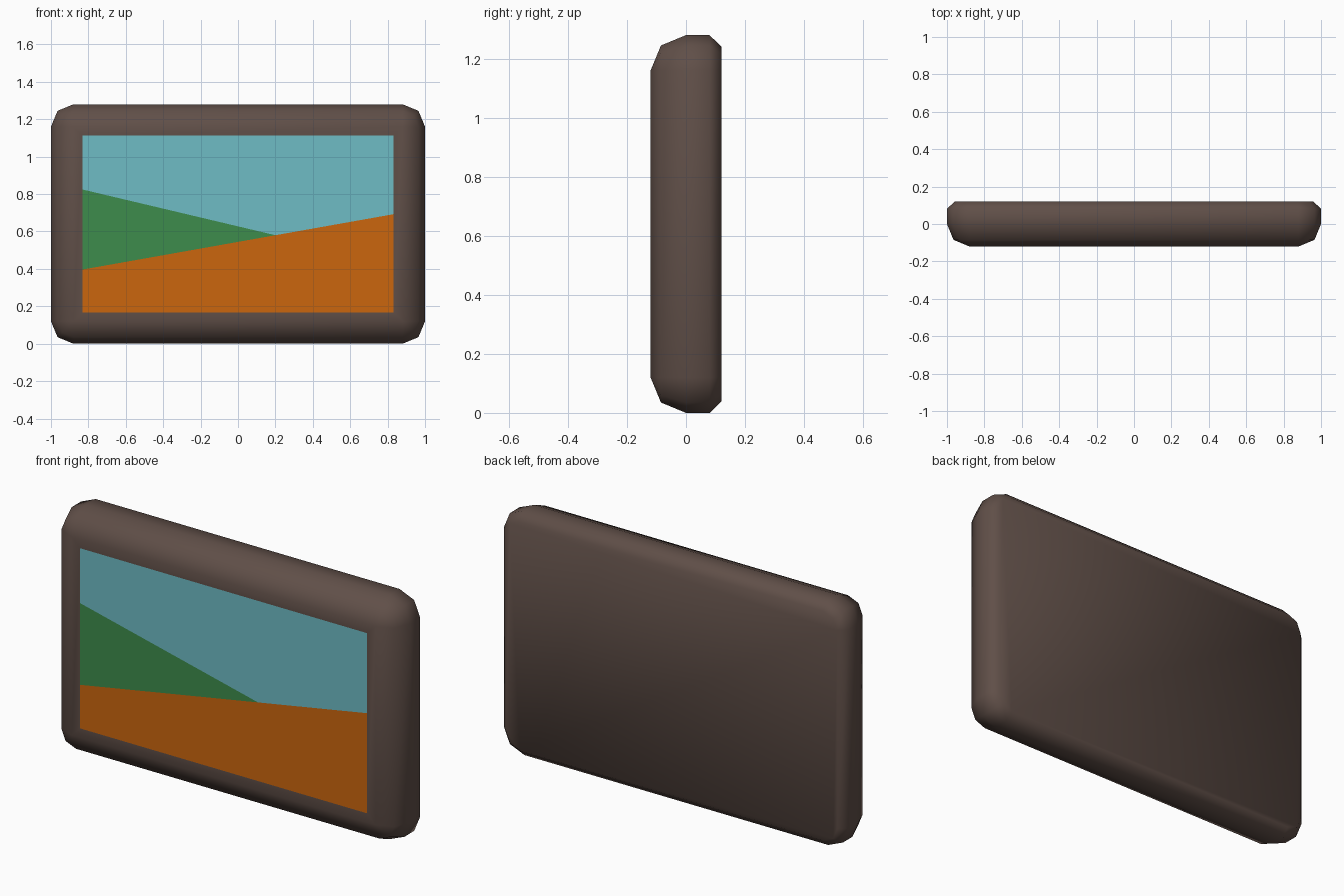
import bpy, bmesh, math
from mathutils import Vector

if "Cube" in bpy.data.objects:
    bpy.data.objects.remove(bpy.data.objects["Cube"])

W, H, R = 1.0, 1.28, 0.12          # half width, height, corner radius


def material(name, rgb):
    lin = [((c / 255 + 0.055) / 1.055) ** 2.4 if c > 10 else c / 255 / 12.92 for c in rgb]
    m = bpy.data.materials.new(name)
    m.diffuse_color = (*lin, 1)
    m.use_nodes = True
    m.node_tree.nodes["Principled BSDF"].inputs["Base Color"].default_value = m.diffuse_color
    return m


mesh = bpy.data.meshes.new("picture_frame")
obj = bpy.data.objects.new("picture_frame", mesh)
bpy.context.collection.objects.link(obj)
for name, rgb in (("dark brown", (96, 79, 72)), ("sky blue", (110, 188, 197)),
                  ("hill green", (61, 140, 76)), ("ground orange", (203, 102, 13))):
    mesh.materials.append(material(name, rgb))

bm = bmesh.new()


# rounded rectangle ring at depth y with the given corner radius
def ring(y, r):
    verts = []
    for i, (sx, sz) in enumerate(((1, 1), (-1, 1), (-1, -1), (1, -1))):
        cx, cz = sx * (W - R), H / 2 + sz * (H / 2 - R)
        for k in range(3):
            a = math.radians(90 * i + 45 * k)
            verts.append(bm.verts.new((cx + r * math.cos(a), y, cz + r * math.sin(a))))
    return verts


# body: large rounding in front, small chamfer at the back
d = R * math.sqrt(0.5)
rings = [ring(y, r) for y, r in ((-0.12, 0), (-d, d), (0, R), (0.08, R), (0.12, 0.08))]
for a, b in zip(rings, rings[1:]):
    for i in range(12):
        j = (i + 1) % 12
        bm.faces.new((a[i], a[j], b[j], b[i]))
bm.faces.new(rings[-1])
bmesh.ops.remove_doubles(bm, verts=bm.verts[:], dist=1e-5)
corners = [v for v in bm.verts if v.co.y < -0.119]
corners.sort(key=lambda v: math.atan2(v.co.z - H / 2, v.co.x))
front = bm.faces.new(corners)
bmesh.ops.recalc_face_normals(bm, faces=bm.faces[:])
for f in bm.faces:
    f.smooth = True

# picture: inset panel cut along two sloping lines
bmesh.ops.inset_individual(bm, faces=[front], thickness=0.068)
front.smooth = False
meet = Vector((0.2, -0.12, 0.58))
ground_n = Vector((-0.178, 0, 1))
hill_n = Vector((0.237, 0, 1))


def picture():
    return [f for f in bm.faces if not f.smooth]


def cut(faces, n):
    geom = list({*faces, *(e for f in faces for e in f.edges), *(v for f in faces for v in f.verts)})
    bmesh.ops.bisect_plane(bm, geom=geom, dist=1e-5, plane_co=meet, plane_no=n)


def above(f, n):
    return (f.calc_center_median() - meet).dot(n) > 0


cut(picture(), ground_n)
cut([f for f in picture() if above(f, ground_n)], hill_n)
for f in picture():
    f.material_index = 3 if not above(f, ground_n) else (1 if above(f, hill_n) else 2)

bm.to_mesh(mesh)
bm.free()
